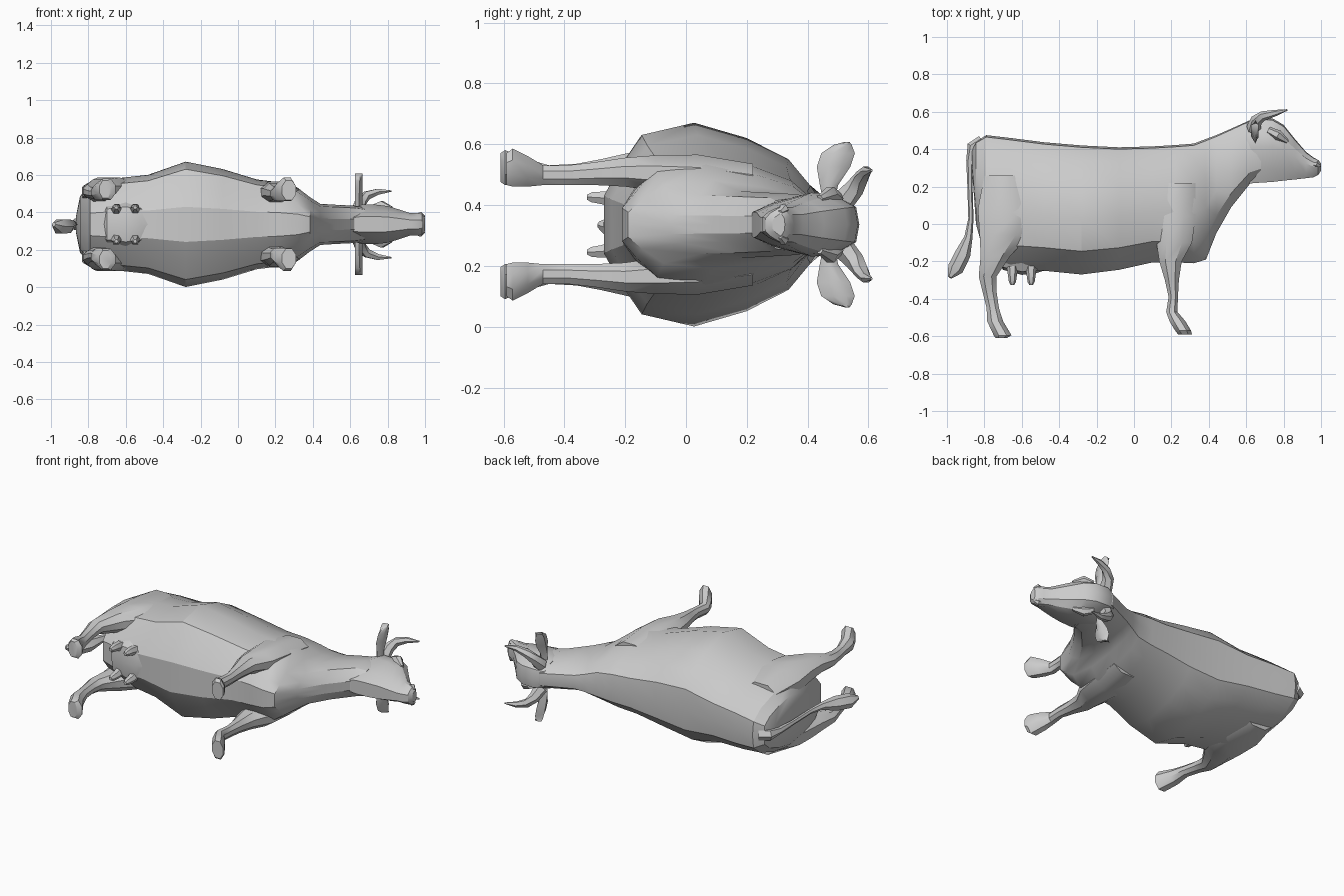
import bpy, bmesh, math
from mathutils import Vector

MID = 0.336  # height of the animal's plane of symmetry (it lies on its side)
hide = bpy.data.materials.new("grey hide")
hide.diffuse_color = (0.6, 0.6, 0.6, 1)


def loft(name, rings, mirror=False, angle=28):
    """Skin a list of closed rings, cap the ends, optionally mirror across the symmetry plane."""
    bm = bmesh.new()
    vs = [[bm.verts.new(p) for p in r] for r in rings]
    n = len(rings[0])
    for a, b in zip(vs, vs[1:]):
        for i in range(n):
            bm.faces.new((a[i], a[(i + 1) % n], b[(i + 1) % n], b[i]))
    bm.faces.new(vs[0])
    bm.faces.new(vs[-1][::-1])
    bmesh.ops.remove_doubles(bm, verts=bm.verts, dist=0.0005)
    bmesh.ops.recalc_face_normals(bm, faces=bm.faces)
    me = bpy.data.meshes.new(name)
    bm.to_mesh(me)
    bm.free()
    me.materials.append(hide)
    ob = bpy.data.objects.new(name, me)
    ob.location.z = MID
    bpy.context.collection.objects.link(ob)
    bpy.ops.object.select_all(action='DESELECT')
    ob.select_set(True)
    bpy.context.view_layer.objects.active = ob
    bpy.ops.object.shade_smooth_by_angle(angle=math.radians(angle))
    if mirror:
        m = ob.modifiers.new("mirror", 'MIRROR')
        m.use_axis = (False, False, True)
        m.use_clip = False
    return ob


def section(x, top, bottom, w, prof, lean=0.0):
    """Symmetric slice across the spine; prof holds (width, height) fractions from top to bottom."""
    side = [(x + lean * (h - 0.5), bottom + h * (top - bottom), f * w) for f, h in prof]
    return side + [(a, b, -c) for a, b, c in side[-2:0:-1]]


def limb(name, levels):
    """Leg made of octagonal slices (y, x0, x1, inner, outer)."""
    rings = []
    for y, x0, x1, s0, s1 in levels:
        cx, cs, rx, rs = (x0 + x1) / 2, (s0 + s1) / 2, (x1 - x0) / 2, (s1 - s0) / 2
        rings.append([(cx + rx * a, y, cs + rs * b) for a, b in
                      ((1, .4), (.45, 1), (-.45, 1), (-1, .4), (-1, -.4), (-.45, -1), (.45, -1), (1, -.4))])
    return loft(name, rings, True, 35)


def tube(name, pts, mirror=False, sides=6, flat=1.0):
    """Tapering tube through (x, y, s, radius); flat squashes it sideways."""
    rings = []
    for i, p in enumerate(pts):
        a, b = Vector(pts[max(i - 1, 0)][:3]), Vector(pts[min(i + 1, len(pts) - 1)][:3])
        d = (b - a).normalized()
        ref = Vector((0, 0, 1)) if abs(d.z) < 0.8 else Vector((1, 0, 0))
        u = d.cross(ref).normalized()
        v = d.cross(u)
        rings.append([Vector(p[:3]) + p[3] * (u * math.cos(t) + v * math.sin(t) * flat)
                      for t in (2 * math.pi * k / sides for k in range(sides))])
    return loft(name, rings, mirror, 40)


# trunk and neck
barrel = [(0, 1), (.38, .985), (.64, .88), (.85, .68), (1, .43), (.88, .18), (.55, .07), (.28, 0), (0, 0)]
trunk = [(-.865, .40, .28, .05), (-.845, .44, .0, .15), (-.79, .475, -.2, .215),
         (-.66, .46, -.24, .245), (-.48, .437, -.25, .265), (-.28, .42, -.27, .335),
         (-.08, .41, -.245, .295), (.1, .415, -.205, .24), (.22, .422, -.205, .225),
         (.32, .43, -.21, .195), (.385, .455, -.19, .145), (.44, .475, -.05, .11),
         (.52, .51, .09, .105), (.62, .555, .215, .10), (.68, .55, .24, .09)]
loft("trunk", [section(*t, barrel) for t in trunk])

# head, from the poll to the muzzle
skull = [(0, 1), (.55, .97), (.95, .76), (1, .55), (.7, .2), (.4, 0), (0, 0)]
head = [(.60, .545, .215, .085), (.66, .57, .22, .105), (.74, .565, .225, .105), (.80, .53, .232, .098),
        (.86, .455, .238, .08), (.92, .385, .245, .06), (.96, .355, .25, .06),
        (.985, .342, .262, .055), (1.0, .325, .285, .035)]
loft("head", [section(*h, skull) for h in head])

# brow ridges and nostrils
tube("brow", [(.72, .50, .085, .02), (.77, .475, .10, .028), (.82, .44, .085, .012)], True)
tube("nostril", [(.95, .325, .045, .012), (.975, .32, .05, .018), (.995, .31, .04, .008)], True)

# ears: broad thin leaves pointing sideways
ear = [(.08, .47, .02), (.13, .47, .03), (.19, .485, .055), (.235, .50, .055), (.262, .515, .03), (.272, .53, .008)]
loft("ear", [[(.645 + .01 * i / 5, y - r, s), (.665, y - r * .3, s), (.665, y + r * .5, s),
              (.65, y + r, s), (.625, y, s)] for i, (s, y, r) in enumerate(ear)], True, 40)

# horns
tube("horn", [(.64, .51, .07, .04), (.655, .555, .12, .032), (.69, .578, .155, .026),
              (.75, .592, .175, .018), (.82, .61, .178, .004)], True)

# legs with hooves
limb("hind_leg", [(.26, -.80, -.60, .08, .215), (.08, -.835, -.50, .09, .245), (-.06, -.825, -.56, .11, .25),
                  (-.17, -.82, -.66, .125, .24), (-.28, -.83, -.735, .14, .215), (-.36, -.81, -.735, .14, .20),
                  (-.45, -.788, -.722, .135, .195), (-.52, -.785, -.70, .13, .215),
                  (-.595, -.75, -.655, .13, .245), (-.61, -.74, -.68, .14, .235)])
limb("front_leg", [(.22, .14, .33, .08, .20), (.04, .10, .33, .09, .23), (-.10, .12, .31, .11, .228),
                   (-.20, .135, .255, .125, .22), (-.30, .165, .24, .13, .205), (-.39, .185, .235, .13, .195),
                   (-.47, .172, .232, .13, .195), (-.52, .19, .275, .125, .225),
                   (-.57, .22, .305, .125, .25), (-.59, .235, .31, .13, .235)])

# udder and teats
bag = [(0, 1), (.8, .8), (1, .45), (.75, .1), (0, 0)]
loft("udder", [section(x, -.1, b, w, bag) for x, b, w in
               ((-.76, -.16, .05), (-.70, -.245, .11), (-.60, -.272, .125), (-.52, -.262, .11), (-.42, -.23, .05))])
for i, x in enumerate((-.65, -.55)):
    tube("teat_%d" % i, [(x, -.23, .08, .03), (x, -.275, .088, .024), (x, -.31, .09, .019), (x, -.325, .09, .01)], True)

# tail with a tuft
tube("tail", [(-.81, .44, 0, .035), (-.86, .41, 0, .035), (-.877, .34, 0, .02), (-.877, .2, 0, .014),
              (-.872, .03, 0, .014), (-.885, -.07, 0, .022), (-.915, -.16, -.01, .042),
              (-.955, -.24, -.012, .043), (-.985, -.285, 0, .012)])
